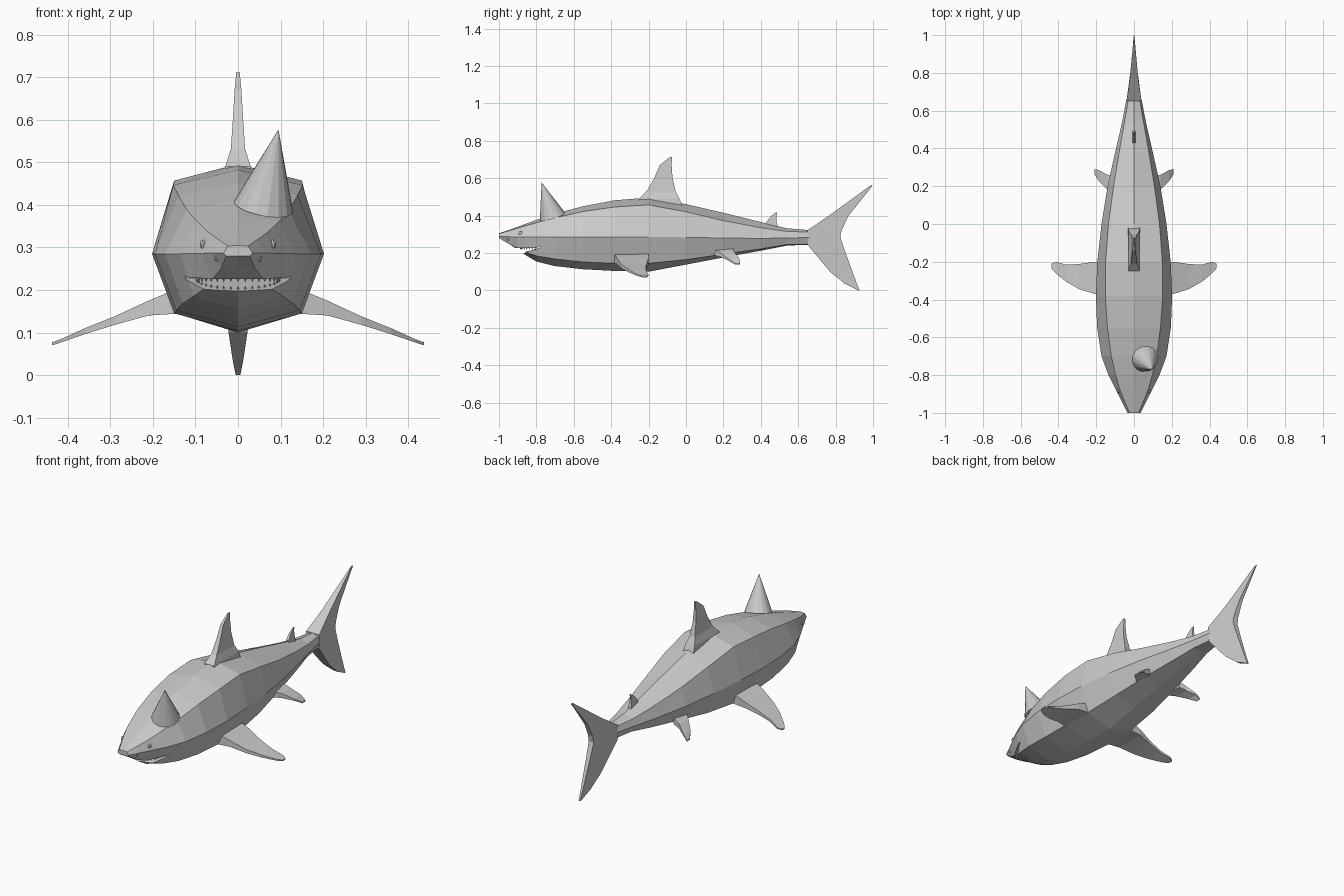
import bpy, bmesh
from math import sin, cos, radians
from mathutils import Vector, Matrix

if "Cube" in bpy.data.objects:
    bpy.data.objects.remove(bpy.data.objects["Cube"])


def finish(name, bm):
    bmesh.ops.recalc_face_normals(bm, faces=bm.faces)
    me = bpy.data.meshes.new(name)
    bm.to_mesh(me)
    bm.free()
    ob = bpy.data.objects.new(name, me)
    bpy.context.collection.objects.link(ob)
    return ob


def loft(name, rings, mirror=False):
    """Skin a list of equal-length point rings and cap both ends."""
    bm = bmesh.new()
    vs = [[bm.verts.new(p) for p in r] for r in rings]
    n = len(rings[0])
    for a, b in zip(vs, vs[1:]):
        for i in range(n):
            j = (i + 1) % n
            bm.faces.new((a[i], a[j], b[j], b[i]))
    bm.faces.new(vs[0])
    bm.faces.new(vs[-1])
    ob = finish(name, bm)
    if mirror:
        ob.modifiers.new("mirror", 'MIRROR')
    return ob


def upright_fin(name, stations):
    """Stations: z, leading y, trailing y, half thickness front and back."""
    return loft(name, [[(-a, y0, z), (a, y0, z), (b, y1, z), (-b, y1, z)]
                       for z, y0, y1, a, b in stations])


def side_fins(name, stations):
    """Stations: x, leading y, trailing y, top z, bottom z."""
    return loft(name, [[(x, y0, zb), (x, y1, zb), (x, y1, zt), (x, y0, zt)]
                       for x, y0, y1, zt, zb in stations], mirror=True)


# Body: eight-sided rings (y, top z, upper x z, middle x z, lower x z, bottom z)
sections = [
    (-1.00, .305, .024, .303, .034, .287, .028, .280, .280),
    (-0.95, .322, .045, .318, .060, .287, .040, .250, .255),
    (-0.90, .340, .066, .333, .085, .286, .060, .225, .218),
    (-0.86, .355, .080, .345, .105, .286, .078, .203, .190),
    (-0.80, .377, .097, .362, .135, .285, .105, .185, .155),
    (-0.70, .410, .120, .388, .172, .285, .130, .168, .130),
    (-0.55, .450, .140, .422, .195, .285, .145, .152, .113),
    (-0.38, .482, .152, .446, .202, .285, .150, .145, .104),
    (-0.20, .496, .150, .457, .194, .285, .147, .145, .100),
    (0.00, .461, .135, .420, .172, .284, .130, .164, .138),
    (0.20, .415, .108, .373, .140, .280, .103, .194, .176),
    (0.40, .365, .075, .335, .095, .278, .070, .222, .212),
    (0.54, .332, .050, .315, .063, .280, .045, .245, .240),
    (0.66, .322, .030, .312, .040, .283, .028, .247, .244),
]
body = loft("body", [[(0, y, zt), (xu, y, zu), (xm, y, zm), (xl, y, zl), (0, y, zb),
                      (-xl, y, zl), (-xm, y, zm), (-xu, y, zu)]
                     for y, zt, xu, zu, xm, zm, xl, zl, zb in sections])

# Open mouth cut under the snout
wedge = [(-.78, .231), (-.90, .226), (-1.05, .222), (-1.05, .137), (-.87, .197), (-.78, .228)]
cutter = loft("mouth_cutter", [[(x, y, z) for y, z in wedge] for x in (-.2, .2)])
cutter.hide_render = True
cutter.hide_viewport = True
cut = body.modifiers.new("mouth", 'BOOLEAN')
cut.operation = 'DIFFERENCE'
cut.solver = 'EXACT'
cut.object = cutter

# Teeth along both lips
for name, down, reach in (("upper_teeth", True, .095), ("lower_teeth", False, .066)):
    bm = bmesh.new()
    for k in range(17):
        a = radians(-80 + 10 * k)
        x, y = .098 * sin(a), -.79 - reach * cos(a)
        z = .224 if down else .205 + (y + .85) * .33
        m = Matrix.Translation((x, y, z))
        if down:
            m = m @ Matrix.Rotation(radians(180), 4, 'X')
        bmesh.ops.create_cone(bm, cap_ends=True, segments=4, radius1=.005,
                              radius2=0, depth=.012, matrix=m)
    finish(name, bm)

# Eyes and nostrils
for name, loc, size in (("eyes", (.081, -.885, .305), (.008, .012, .013)),
                        ("nostrils", (.051, -.95, .274), (.005, .006, .008))):
    bm = bmesh.new()
    bmesh.ops.create_uvsphere(bm, u_segments=10, v_segments=6, radius=1,
                              matrix=Matrix.Translation(loc) @ Matrix.Rotation(radians(15), 4, 'Y')
                              @ Matrix.Diagonal((*size, 1)))
    finish(name, bm).modifiers.new("mirror", 'MIRROR')

# Leaning horn on the head
base, tip = Vector((.06, -.715, .395)), Vector((.095, -.772, .577))
axis = tip - base
bm = bmesh.new()
bmesh.ops.create_cone(bm, cap_ends=True, segments=16, radius1=.071, radius2=0, depth=axis.length,
                      matrix=Matrix.Translation((base + tip) / 2)
                      @ axis.to_track_quat('Z', 'Y').to_matrix().to_4x4())
finish("horn", bm)

# Back fins
upright_fin("dorsal_fin", [(.44, -.25, -.015, .032, .032), (.49, -.25, -.035, .03, .028),
                           (.53, -.21, -.055, .017, .016), (.60, -.17, -.072, .012, .01),
                           (.67, -.14, -.077, .008, .006), (.712, -.088, -.075, .004, .003)])
upright_fin("rear_dorsal_fin", [(.33, .43, .495, .009, .009), (.365, .43, .485, .008, .007),
                                (.395, .452, .483, .005, .004), (.416, .48, .487, .003, .002)])


# Forked tail, thinning toward the back
def thick(y):
    return max(.002, .04 * max(0, 1 - (y - .65) / .37) ** 1.5)


upright_fin("tail_fin", [(z, a, b, thick(a), thick(b)) for z, a, b in (
    (0, .92, .928), (.035, .85, .914), (.10, .77, .89), (.21, .678, .85), (.245, .65, .838),
    (.285, .65, .825), (.322, .65, .832), (.40, .765, .87), (.56, .985, .998))])

# Paired fins
side_fins("pectoral_fins", [(.13, -.39, -.20, .208, .145), (.21, -.37, -.20, .175, .14),
                            (.29, -.345, -.212, .138, .118), (.36, -.305, -.215, .11, .096),
                            (.415, -.26, -.20, .085, .077), (.437, -.235, -.21, .077, .07)])
side_fins("pelvic_fins", [(.10, .14, .25, .225, .19), (.14, .18, .26, .205, .18),
                          (.185, .225, .285, .17, .16), (.208, .262, .29, .145, .138)])
